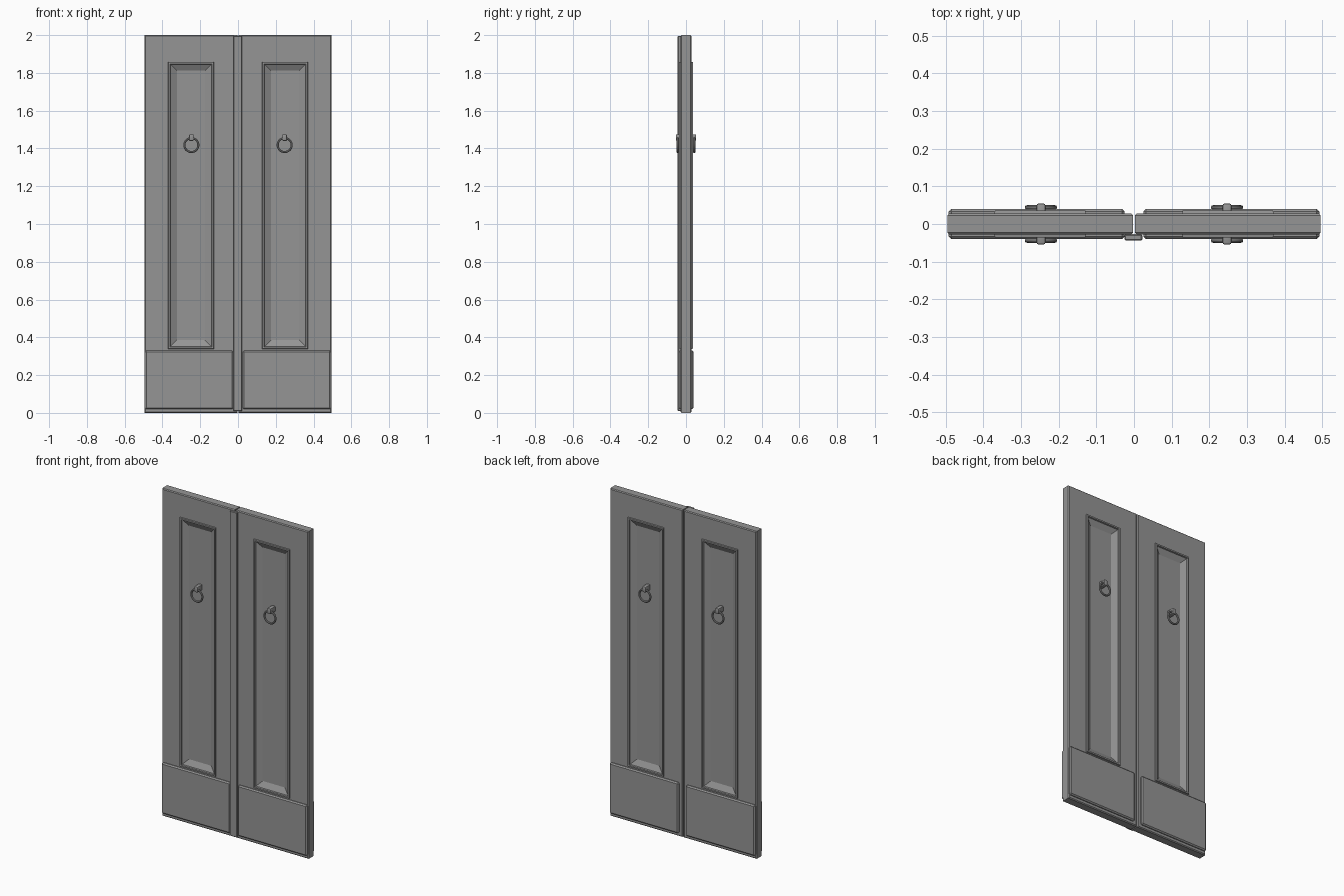
import bpy, bmesh, math
from mathutils import Matrix

default = bpy.data.objects.get("Cube")
if default:
    bpy.data.objects.remove(default, do_unlink=True)

grey = bpy.data.materials.new("plain grey")
grey.use_nodes = True
grey.diffuse_color = (0.3, 0.3, 0.3, 1)
grey.node_tree.nodes["Principled BSDF"].inputs["Base Color"].default_value = (0.3, 0.3, 0.3, 1)

DOOR_X = 0.249      # centre of each leaf
HALF_W = 0.246
FACE = 0.028        # half thickness of a leaf
OPENING = (0.108, 0.352, 1.845)   # half width, bottom, top


def finish(name, bm, smooth=True):
    bmesh.ops.recalc_face_normals(bm, faces=bm.faces)
    mesh = bpy.data.meshes.new(name)
    bm.to_mesh(mesh)
    bm.free()
    obj = bpy.data.objects.new(name, mesh)
    bpy.context.collection.objects.link(obj)
    mesh.materials.append(grey)
    if smooth:
        bpy.ops.object.select_all(action="DESELECT")
        obj.select_set(True)
        bpy.context.view_layer.objects.active = obj
        bpy.ops.object.shade_smooth_by_angle(angle=math.radians(30))
    return obj


def grow(rect, d):
    half, low, high = rect
    return half + d, low - d, high + d


def nested_rects(name, cx, rings, capped=True):
    """Skin a sequence of (rectangle, y) loops; cap the ends or close the loop."""
    bm = bmesh.new()
    loops = []
    for (half, low, high), y in rings:
        corners = ((-half, low), (half, low), (half, high), (-half, high))
        loops.append([bm.verts.new((cx + x, y, z)) for x, z in corners])
    pairs = list(zip(loops, loops[1:]))
    if capped:
        bm.faces.new(loops[0])
        bm.faces.new(loops[-1])
    else:
        pairs.append((loops[-1], loops[0]))
    for a, b in pairs:
        for i in range(4):
            j = (i + 1) % 4
            bm.faces.new((a[i], a[j], b[j], b[i]))
    return finish(name, bm, smooth=False)


def bevel_box(name, x0, x1, y0, y1, z0, z1, bevel, segments=1):
    bm = bmesh.new()
    bmesh.ops.create_cube(bm, size=1)
    bmesh.ops.scale(bm, vec=(x1 - x0, abs(y1 - y0), z1 - z0), verts=bm.verts)
    bmesh.ops.translate(bm, vec=((x0 + x1) / 2, (y0 + y1) / 2, (z0 + z1) / 2), verts=bm.verts)
    bmesh.ops.bevel(bm, geom=bm.edges[:], offset=bevel, segments=segments,
                    profile=0.5, affect="EDGES")
    return finish(name, bm)


def ring(name, x, y, z, radius, thickness, around=32, sides=10):
    bm = bmesh.new()
    section = bmesh.ops.create_circle(bm, segments=sides, radius=thickness)
    bmesh.ops.translate(bm, vec=(radius, 0, 0), verts=section["verts"])
    bmesh.ops.rotate(bm, matrix=Matrix.Rotation(math.pi / 2, 3, "X"),
                     verts=section["verts"])
    bmesh.ops.spin(bm, geom=bm.verts[:] + bm.edges[:], axis=(0, 0, 1), cent=(0, 0, 0),
                   angle=math.tau, steps=around, use_merge=True)
    bmesh.ops.remove_doubles(bm, verts=bm.verts, dist=0.0001)
    bmesh.ops.rotate(bm, matrix=Matrix.Rotation(math.pi / 2, 3, "X"), verts=bm.verts)
    bmesh.ops.translate(bm, vec=(x, y, z), verts=bm.verts)
    return finish(name, bm)


for side, sx in (("left", 1), ("right", -1)):
    cx = sx * DOOR_X

    # Leaf with a sloped, sunken panel on both faces
    slab = (HALF_W, 0, 2)
    half_rings = [(grow(OPENING, -0.033), 0.01), (OPENING, FACE),
                  (grow(slab, -0.005), FACE), (slab, FACE - 0.005)]
    rings = half_rings + [(r, -y) for r, y in reversed(half_rings)]
    nested_rects(side + "_door_leaf", cx, rings)

    for face, sy in (("front", -1), ("back", 1)):
        label = side + "_" + face + "_"

        # Raised moulding round the panel
        outer = grow(OPENING, 0.014)
        nested_rects(label + "panel_moulding", cx, [
            (outer, sy * (FACE - 0.002)), (grow(outer, -0.002), sy * 0.036),
            (grow(OPENING, 0.003), sy * 0.036), (OPENING, sy * (FACE - 0.002))],
            capped=False)

        # Kick plate, stopping short of the meeting edge
        xs = sorted((sx * 0.025, sx * 0.492))
        bevel_box(label + "kick_plate", xs[0], xs[1], sy * 0.02, sy * 0.04, 0.02, 0.33, 0.007)

        # Ring pull hanging from a peg
        px = sx * 0.247
        bevel_box(label + "pull_peg", px - 0.012, px + 0.012,
                  sy * 0.005, sy * 0.054, 1.44, 1.475, 0.005, 2)
        ring(label + "pull_ring", px, sy * 0.044, 1.418, 0.037, 0.006)

# Cover strip over the joint between the leaves
bevel_box("meeting_strip", -0.025, 0.022, -0.044, -0.027, 0.01, 1.995, 0.003)
